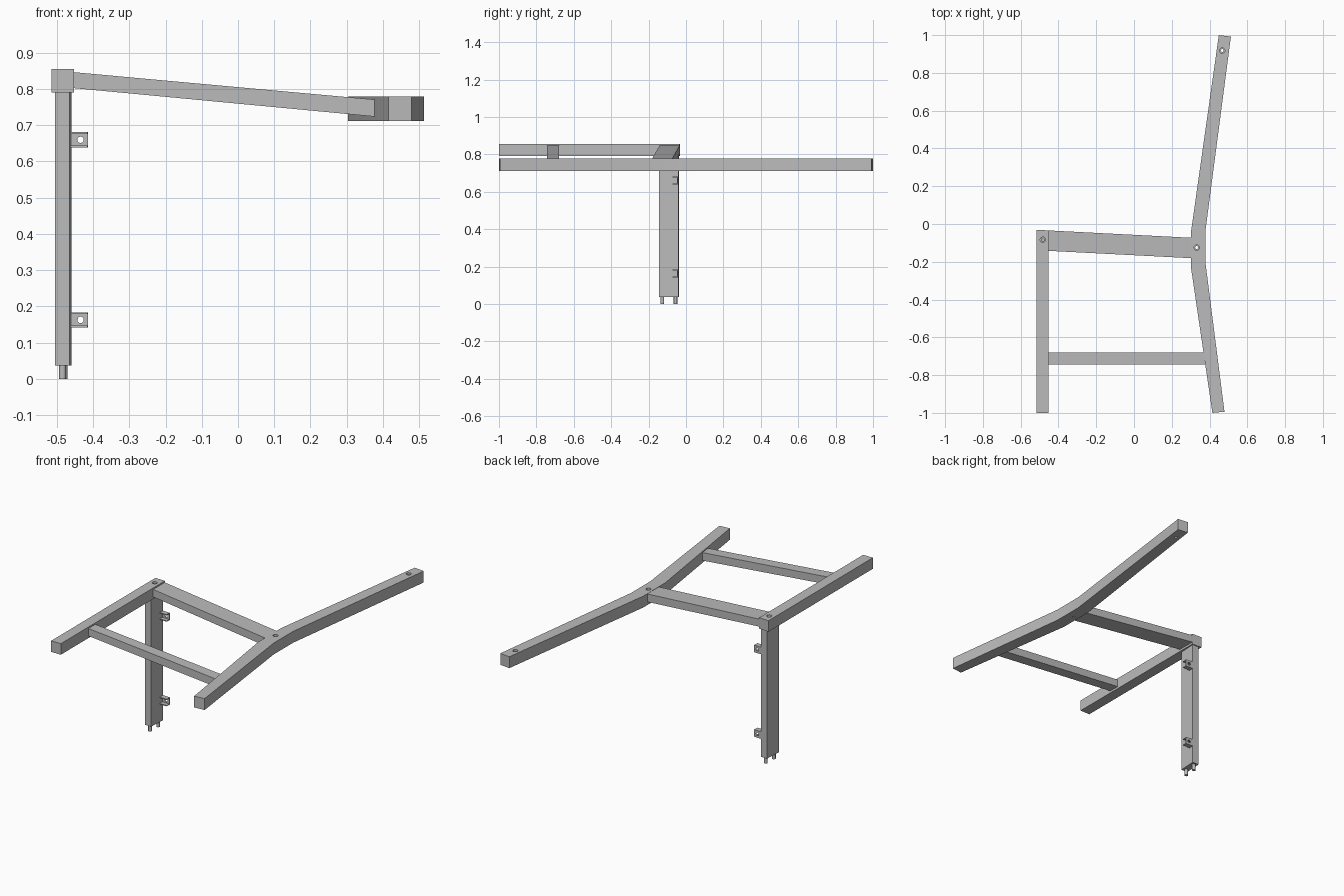
import bpy, math
from mathutils import Matrix

if "Cube" in bpy.data.objects:
    bpy.data.objects.remove(bpy.data.objects["Cube"])

steel = bpy.data.materials.new("plain grey")
steel.diffuse_color = (0.5, 0.5, 0.5, 1)
steel.use_nodes = True
steel.node_tree.nodes["Principled BSDF"].inputs["Base Color"].default_value = steel.diffuse_color


def mesh(name, verts, faces):
    me = bpy.data.meshes.new(name)
    me.from_pydata(verts, [], faces)
    me.materials.append(steel)
    ob = bpy.data.objects.new(name, me)
    bpy.context.collection.objects.link(ob)
    return ob


def prism(name, outline, z0, z1):
    """Extrude an anticlockwise xy outline; z0 and z1 are functions of x or constants."""
    f0 = z0 if callable(z0) else lambda x: z0
    f1 = z1 if callable(z1) else lambda x: z1
    n = len(outline)
    verts = [(x, y, f0(x)) for x, y in outline] + [(x, y, f1(x)) for x, y in outline]
    faces = [tuple(range(n))[::-1], tuple(range(n, 2 * n))]
    faces += [(i, (i + 1) % n, (i + 1) % n + n, i + n) for i in range(n)]
    return mesh(name, verts, faces)


def rect(x0, x1, y0, y1):
    return [(x0, y0), (x1, y0), (x1, y1), (x0, y1)]


def circle(x, y, r, n=20):
    return [(x + r * math.cos(2 * math.pi * i / n), y + r * math.sin(2 * math.pi * i / n))
            for i in range(n)]


def cut(ob, cutter):
    mod = ob.modifiers.new("hole", 'BOOLEAN')
    mod.operation, mod.solver, mod.object = 'DIFFERENCE', 'EXACT', cutter
    bpy.context.view_layer.objects.active = ob
    bpy.ops.object.modifier_apply(modifier=mod.name)
    bpy.data.objects.remove(cutter)


def bolt_hole(ob, x, y, top, bottom):
    cut(ob, prism("cutter", circle(x, y, 0.014), top - 0.012, top + 0.02))
    cut(ob, prism("cutter", circle(x, y, 0.008), bottom - 0.02, top + 0.02))


# straight left rail
left = prism("left_rail", [(-0.515, -1), (-0.452, -1), (-0.452, -0.034), (-0.515, -0.031)],
             0.79, 0.855)
bolt_hole(left, -0.483, -0.083, 0.855, 0.82)

# bent right rail
right = prism("right_rail", [(0.415, -1), (0.479, -0.994), (0.379, -0.21), (0.379, -0.03),
                             (0.513, 0.992), (0.449, 1), (0.303, -0.033), (0.303, -0.24)],
              0.712, 0.779)
bolt_hole(right, 0.332, -0.125, 0.779, 0.712)
bolt_hole(right, 0.467, 0.918, 0.779, 0.712)

# sloping cross members
low = lambda x: 0.802 - 0.0945 * (x + 0.45)
high = lambda x: 0.846 - 0.091 * (x + 0.45)
prism("wide_cross_beam", [(-0.455, -0.142), (0.305, -0.181), (0.305, -0.073), (-0.455, -0.034)],
      low, high)
prism("narrow_cross_brace", [(-0.455, -0.743), (0.379, -0.743), (0.37, -0.679), (-0.455, -0.679)],
      low, high)

# post assembly, built square then turned slightly to line up with the wide beam
turn = (Matrix.Translation((-0.482, -0.091, 0)) @ Matrix.Rotation(math.radians(-3), 4, 'Z'))
parts = [prism("post", rect(-0.0205, 0.0205, -0.0525, 0.0525), 0.037, 0.792)]
for y in (-0.035, 0.035):
    parts.append(prism("foot_pin", circle(0, y, 0.0095), 0, 0.04))

# channel brackets with a bolt hole
for z in (0.163, 0.66):
    x0, x1, t, h = 0.0205, 0.066, 0.005, 0.021
    yb, yf = 0.052, 0.023
    prof = [(yf, -h), (yb, -h), (yb, h), (yf, h), (yf, h - t), (yb - t, h - t),
            (yb - t, t - h), (yf, t - h)]
    n = len(prof)
    verts = [(x, y, z + q) for x in (x0, x1) for y, q in prof]
    faces = [tuple(range(n))[::-1], tuple(range(n, 2 * n))]
    faces += [(i, (i + 1) % n, (i + 1) % n + n, i + n) for i in range(n)]
    bracket = mesh("bracket", verts, faces)
    drill = prism("cutter", circle(0, 0, 0.009), -0.03, 0.03)
    drill.data.transform(Matrix.Translation((0.045, 0.05, z)) @ Matrix.Rotation(math.pi / 2, 4, 'X'))
    cut(bracket, drill)
    parts.append(bracket)
for ob in parts:
    ob.data.transform(turn)

# smooth the round pins and holes, keep edges sharp
bpy.ops.object.select_all(action='SELECT')
bpy.ops.object.shade_smooth_by_angle(angle=math.radians(25))
